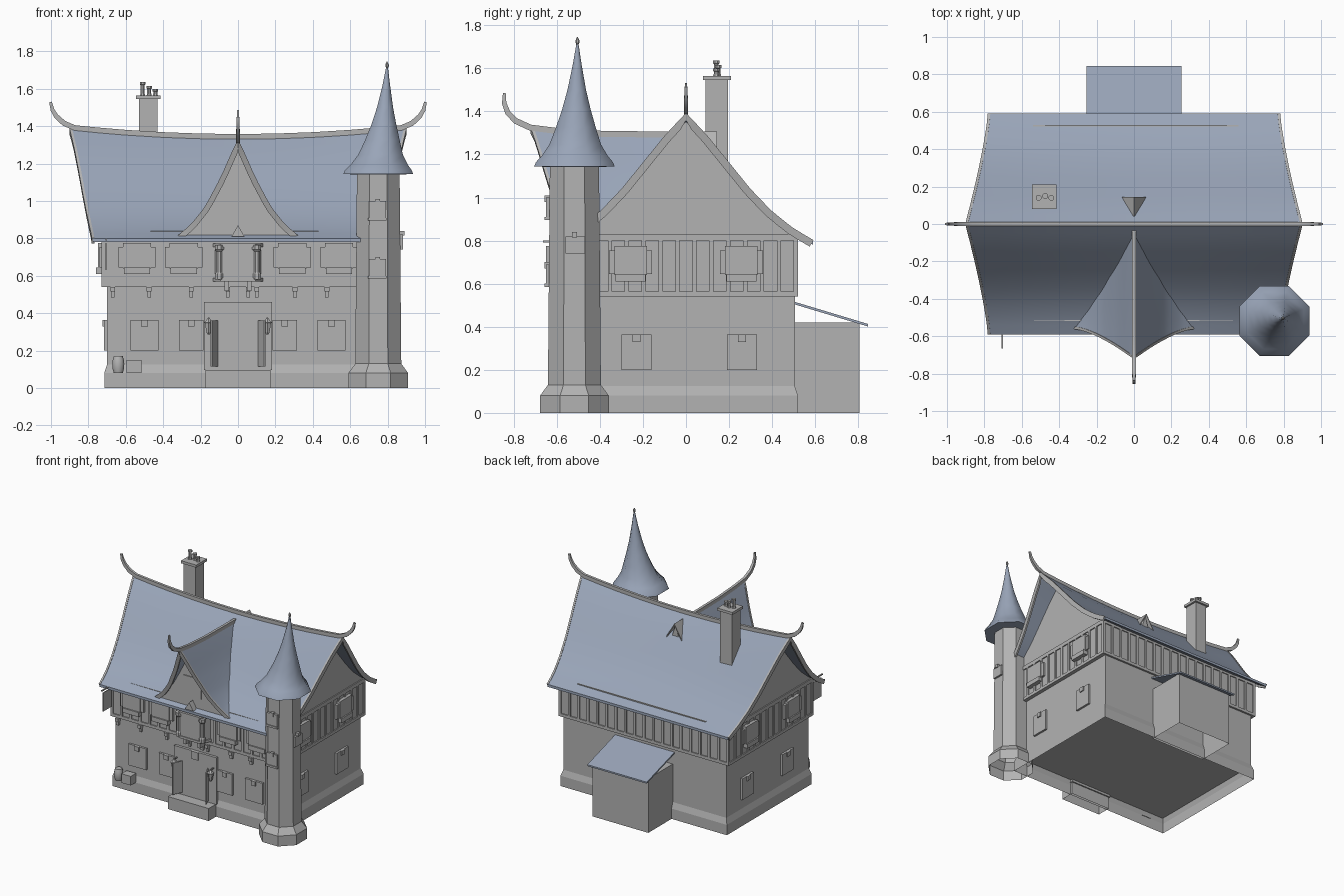
import bpy, bmesh, math
from mathutils import Vector

if "Cube" in bpy.data.objects:
    bpy.data.objects.remove(bpy.data.objects["Cube"])

def material(name, rgb):
    m = bpy.data.materials.new(name)
    m.diffuse_color = (*rgb, 1)
    m.use_nodes = True
    m.node_tree.nodes["Principled BSDF"].inputs["Base Color"].default_value = m.diffuse_color
    return m

STONE = material("warm_grey_stone", (0.45, 0.45, 0.45))
SLATE = material("blue_slate", (0.32, 0.375, 0.48))

def make(name, verts, faces, mat=STONE, smooth=None):
    me = bpy.data.meshes.new(name)
    me.from_pydata(verts, [], faces)
    bm = bmesh.new()
    bm.from_mesh(me)
    bmesh.ops.recalc_face_normals(bm, faces=bm.faces)
    bm.to_mesh(me)
    bm.free()
    ob = bpy.data.objects.new(name, me)
    me.materials.append(mat)
    bpy.context.collection.objects.link(ob)
    if smooth:
        bpy.context.view_layer.objects.active = ob
        ob.select_set(True)
        bpy.ops.object.shade_smooth_by_angle(angle=math.radians(smooth))
        ob.select_set(False)

def loft(name, rings, mat=STONE, smooth=None, bottom=True):
    n = len(rings[0])
    verts = [p for r in rings for p in r]
    faces = [(k*n + i, k*n + (i+1) % n, (k+1)*n + (i+1) % n, (k+1)*n + i)
             for k in range(len(rings)-1) for i in range(n)]
    faces.append(tuple(range(len(verts)-n, len(verts))))
    if bottom:
        faces.append(tuple(range(n)))
    make(name, verts, faces, mat, smooth)

def box(name, x0, x1, y0, y1, z0, z1, mat=STONE, bottom=True):
    rings = [[(x0, y0, z), (x1, y0, z), (x1, y1, z), (x0, y1, z)] for z in (z0, z1)]
    loft(name, rings, mat, bottom=bottom)

def lathe(name, profile, cx, cy, n=8, mat=STONE, smooth=None, bottom=True):
    """Profile rows are flat-to-centre radius, height, optional sideways shift."""
    rings = []
    for r, z, *s in profile:
        dx = s[0] if s else 0
        R = r / math.cos(math.pi / n)
        rings.append([(cx + dx + R*math.cos((i+.5)*2*math.pi/n),
                       cy + dx*.3 + R*math.sin((i+.5)*2*math.pi/n), z) for i in range(n)])
    loft(name, rings, mat, smooth, bottom)

def lerp(pts, x):
    for (a, fa), (b, fb) in zip(pts, pts[1:]):
        if x <= b:
            return fa + (fb-fa) * (x-a) / (b-a)
    return pts[-1][1]

def board(name, edge, axis, th, smooth=25):
    """Flat board hanging under a line; axis is half its thickness, th its depth (one or many)."""
    a, pts, rings = Vector(axis), [Vector(p) for p in edge], []
    ths = th if isinstance(th, list) else [th]*len(pts)
    for i, p in enumerate(pts):
        n = (pts[min(i+1, len(pts)-1)] - pts[max(i-1, 0)]).cross(a).normalized()
        n *= -1 if n.z > 0 else 1
        lo, hi = p + n*ths[i], p - n*.003
        w = a * min(1, ths[i]/ths[len(ths)//2])
        rings.append([tuple(q) for q in (hi-w, hi+w, lo+w, lo-w)])
    loft(name, rings, STONE, smooth)

def slab(name, fn, nu, nv, th, mat, smooth=25):
    """Thick sheet over u, v in -1..1."""
    top = [fn(-1 + 2*i/nu, -1 + 2*j/nv) for i in range(nu+1) for j in range(nv+1)]
    N, w = len(top), nv+1
    faces = []
    for i in range(nu):
        for j in range(nv):
            q = (i*w+j, (i+1)*w+j, (i+1)*w+j+1, i*w+j+1)
            faces += [q, tuple(N+k for k in q)]
    rim = ([i*w for i in range(nu+1)] + [nu*w+j for j in range(1, w)]
           + [i*w+nv for i in range(nu-1, -1, -1)] + [j for j in range(nv-1, 0, -1)])
    faces += [(a, b, N+b, N+a) for a, b in zip(rim, rim[1:]+rim[:1])]
    make(name, top + [(x, y, z-th) for x, y, z in top], faces, mat, smooth)

def on_wall(name, side, u, w, z0, z1, d, depth):
    """Block on a wall at distance d from the middle; side is front, back, left or right."""
    s = -1 if side in ("front", "left") else 1
    a, b = sorted((s*(d-0.01), s*(d+depth)))
    if side in ("front", "back"):
        box(name, u-w/2, u+w/2, a, b, z0, z1)
    else:
        box(name, a, b, u-w/2, u+w/2, z0, z1)

# Ground floor with flared hollow plinth, and jettied timbered upper floor
def rect(hx, hy, z):
    return [(-hx, -hy, z), (hx, -hy, z), (hx, hy, z), (-hx, hy, z)]
loft("ground_floor", [rect(.715, .52, 0), rect(.715, .52, .08), rect(.70, .505, .125), rect(.70, .505, .55)], bottom=False)
box("floor_slab", -.70, .70, -.505, .505, .115, .122)
loft("upper_floor", [rect(.722, .512, .54), rect(.722, .512, .83)])
for side, d, half in (("front", .512, .73), ("back", .512, .73), ("left", .722, .52), ("right", .722, .52)):
    on_wall("lower_beam", side, 0, 2*half, .54, .563, d, .008)
    on_wall("upper_beam", side, 0, 2*half, .80, .83, d, .008)
    n = round(2*half / .08)
    for i in range(n+1):
        on_wall("stud", side, -half+.01 + (2*half-.02)*i/n, .02, .56, .80, d, .008)

# Main roof with concave slopes, sagging ridge and flared ends
SLOPE = [(0, 1.34), (.1, 1.24), (.2, 1.125), (.3, 1.01), (.4, .915), (.5, .845), (.59, .80)]
def roof(u, v):
    t = abs(v)
    z = lerp(SLOPE, .59*t) + .05*u*u*(1-t)
    return (u*(.775 + .12*(1-t)**1.3), .59*v, z)
slab("main_roof", roof, 12, 24, .02, SLATE)
for s in (-1, 1):
    board("gable_trim", [roof(s, -1 + i/12) for i in range(25)], (.007, 0, 0), .032)
    rim = [(.59*v/12, roof(.85, v/12)[2]-.015) for v in range(-10, 11)]
    pts = [(-.505, .80)] + rim + [(.505, .80)]
    loft("gable_wall", [[(s*x, y, z) for y, z in pts] for x in (.69, .722)])
ridge = [(x, 1.355 + .05*(x/.9)**2) for x in (0, .2, .4, .6, .75, .87)]
ridge += [(.925, 1.425), (.965, 1.46), (.985, 1.49), (.998, 1.53)]
th = [.025]*7 + [.022, .018, .012]
board("main_ridge", [(-x, 0, z) for x, z in ridge[:0:-1]] + [(x, 0, z) for x, z in ridge],
      (0, .010, 0), th[:0:-1] + th)

# Front cross gable
GABLE = [(0, 1.29), (.035, 1.22), (.09, 1.10), (.175, .95), (.25, .865), (.32, .813)]
BACK = [(z, y) for y, z in reversed(SLOPE)]
def cross(u, v):
    x, t = .32*u, abs(u)
    z, f = lerp(GABLE, abs(x)), (1-v)/2
    y0 = -.555 - .16*(1-t)**1.5
    y1 = min(-.03, -lerp(BACK, z))
    return (x, y0 + (y1-y0)*(1-f), z + .035*f*f*(1-t))
slab("cross_roof", cross, 24, 6, .02, SLATE)
board("cross_trim", [cross(-1+i/12, -1) for i in range(25)], (0, .007, 0), .027)
pts = [(x, z-.015) for x, _, z in [cross(i/12, -.5) for i in range(-11, 12)]]
loft("cross_gable_wall", [[(x, y, z) for x, z in [(-.29, .79)] + pts + [(.29, .79)]] for y in (-.555, -.535)])
box("cross_window", -.077, .077, -.562, -.55, .90, 1.05)
cr = [(-.03, 1.302), (-.4, 1.307), (-.6, 1.32), (-.72, 1.335), (-.785, 1.365), (-.82, 1.40), (-.837, 1.44), (-.84, 1.485)]
board("cross_ridge", [(0, y, z) for y, z in cr], (.010, 0, 0), [.025]*5 + [.022, .018, .010])

# Snow bars, small rear vent and chimney
for x0, x1, y in ((-.58, -.28, -.515), (.28, .56, -.515), (-.54, .56, .525)):
    box("snow_bar", x0, x1, y-.004, y+.004, .815, .84)
for s in (-1, 1):
    loft("vent_hood", [[(s*.065, .145, z), (0, .145, z+.11), (0, .04, z+.11), (s*.012, .05, z+.085)]
                       for z in (1.185, 1.197)])
loft("vent_wall", [[(-.045, y, 1.15), (.045, y, 1.15), (0, y, 1.29)] for y in (.06, .13)])
box("chimney", -.53, -.43, .09, .195, 1.05, 1.545)
box("chimney_cap", -.545, -.415, .08, .21, 1.545, 1.565)
for x, y, z in ((-.51, .14, 1.635), (-.475, .15, 1.615), (-.442, .14, 1.60)):
    lathe("chimney_pot", [(.015, 1.56), (.011, 1.575), (.011, z-.015), (.015, z-.013), (.015, z)], x, y)

# Corner tower with bell-shaped leaning roof
TX, TY = .75, -.518
lathe("tower", [(.16, 0), (.16, .08), (.123, .13), (.114, 1.16)], TX, TY, bottom=False)
lathe("tower_roof", [(.10, 1.14), (.187, 1.145), (.178, 1.165), (.152, 1.195, .005), (.12, 1.246, .012),
                     (.092, 1.326, .022), (.066, 1.41, .03), (.043, 1.5, .036), (.02, 1.62, .043),
                     (.004, 1.72, .047)], TX, TY, 8, SLATE, 50)
lathe("tower_finial", [(.004, 1.69), (.005, 1.71), (.009, 1.72), (.009, 1.73), (.002, 1.745)], TX+.047, TY+.014)
for z in (.91, .60):
    box("tower_front_window", .70, .79, -.65, -.62, z, z+.09)
    box("tower_window_sill", .695, .795, -.657, -.62, z-.015, z)
    box("tower_keystone", .735, .76, -.656, -.62, z+.07, z+.10)
box("tower_side_window", .85, .882, -.56, -.47, .74, .82)
box("tower_side_keystone", .85, .89, -.53, -.505, .815, .84)

# Windows with keystones below, shuttered windows with planters above
def low_window(side, u, w, d):
    on_wall("lower_window", side, u, w, .20, .365, d, .016)
    on_wall("lower_keystone", side, u, .036, .33, .365, d, .025)

def high_window(side, u, d):
    on_wall("shutters", side, u, .20, .645, .755, d, .018)
    on_wall("window_frame", side, u, .15, .64, .775, d, .026)
    on_wall("planter", side, u, .14, .61, .645, d, .036)

for s in (-1, 1):
    low_window("front", s*.50, .15, .505)
    low_window("front", s*.25, .13, .505)
    for x in (.29, .54):
        high_window("front", s*x, .512)
    for side in ("left", "right"):
        low_window(side, -.23 if s < 0 else .26, .14, .70)
        high_window(side, s*.257, .722)

# Jetty brackets
for x in (-.67, -.475, -.25, -.055, .055, .10, .305, .475):
    on_wall("bracket_top", "front", x, .026, .515, .54, .505, .03)
    on_wall("bracket_foot", "front", x, .02, .485, .515, .505, .018)

# Central oriel on two corbels
plan = [(-.13, -.51), (-.09, -.59), (.09, -.59), (.13, -.51)]
loft("oriel", [[(x*.95, y, z) for x, y in plan] for z in (.575, .77)])
for z in (.57, .755):
    loft("oriel_band", [[(x*1.03, y*1.01, h) for x, y in plan] for h in (z, z+.018)])
for s in (-1, 1):
    lathe("oriel_post", [(.022, .58), (.022, .61), (.016, .62), (.016, .73), (.024, .74), (.024, .765)], s*.10, -.58)
    box("oriel_corbel", s*.06-.012, s*.06+.012, -.57, -.50, .52, .572)
loft("oriel_crest", [[(-.035, y, .81), (.035, y, .81), (.015, y, .845), (0, y, .87), (-.015, y, .845)] for y in (-.60, -.55)])

# Entrance portal, open door leaves, step and lanterns
box("front_step", -.175, .175, -.61, -.50, 0, .097, bottom=False)
box("portal", -.182, .182, -.525, -.49, .097, .46)
box("portal_keystone", -.03, .03, -.533, -.49, .40, .46)
for s in (-1, 1):
    loft("door_leaf", [[(s*.105, -.52, z), (s*.14, -.60, z), (s*.148, -.597, z), (s*.113, -.52, z)] for z in (.115, .36)])
    lathe("lantern", [(.006, .285), (.012, .30), (.019, .345), (.022, .35), (.004, .375)], s*.157, -.56, 6)
    box("lantern_arm", s*.157-.004, s*.157+.004, -.565, -.52, .37, .378)

# Hanging sign, barrel and crate
box("sign_rod", -.709, -.701, -.665, -.51, .79, .80)
box("sign_board", -.708, -.702, -.65, -.55, .63, .775)
lathe("barrel", [(.024, .08), (.031, .105), (.032, .13), (.03, .15), (.024, .17)], -.64, -.55, 10, STONE, 40)
box("crate", -.595, -.515, -.58, -.515, .08, .15)

# Rear lean-to
box("rear_shed", -.24, .24, .50, .805, 0, .42, bottom=False)
slab("shed_roof", lambda u, v: (.255*u, .6725+.1725*v, .465-.052*v), 1, 1, .012, SLATE)
